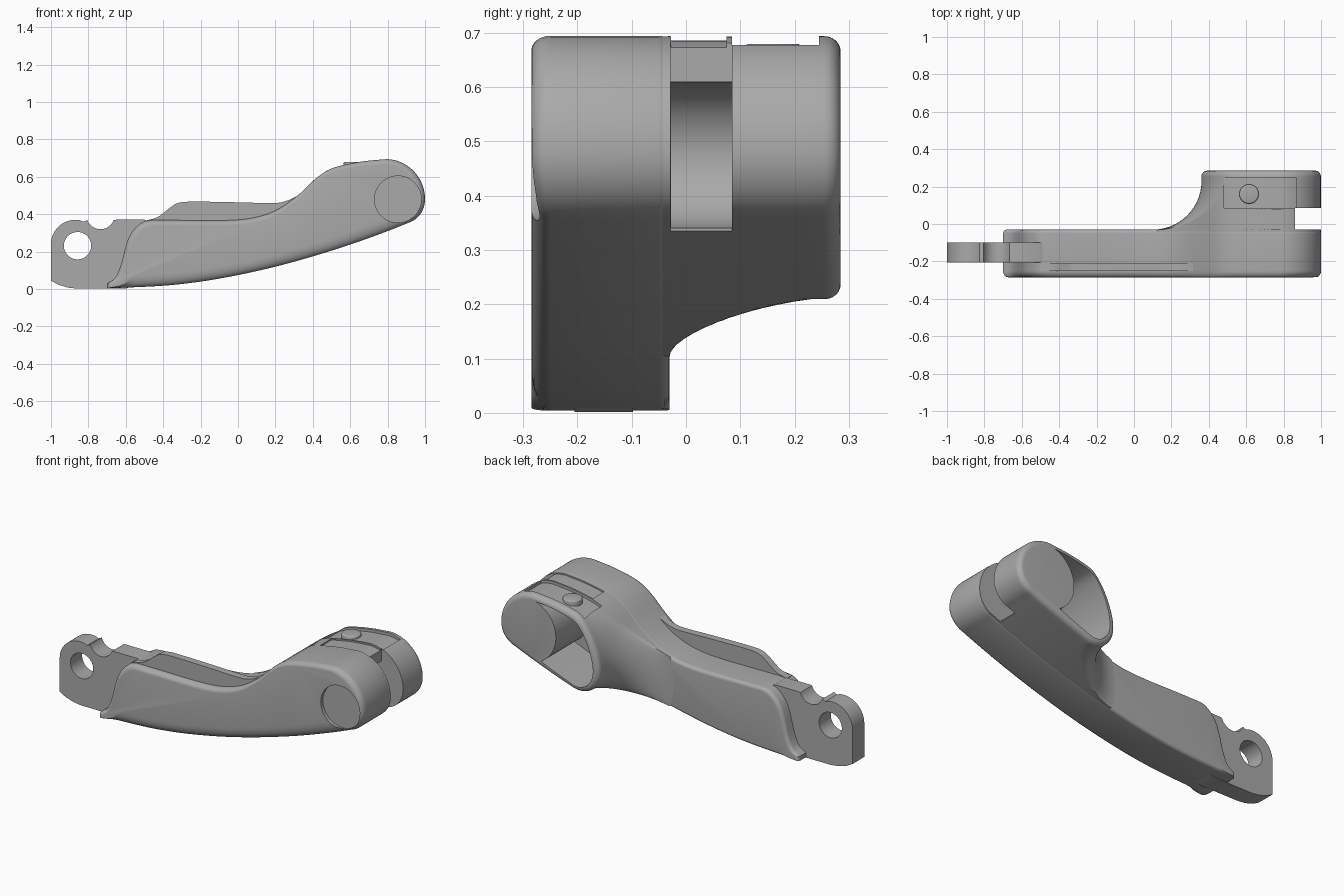
import bpy, bmesh
from math import sin, cos, sqrt, pi, radians

if "Cube" in bpy.data.objects:
    bpy.data.objects.remove(bpy.data.objects["Cube"])

grey = bpy.data.materials.new("satin_grey")
grey.use_nodes = True
grey.diffuse_color = (0.4, 0.4, 0.4, 1)
grey.node_tree.nodes["Principled BSDF"].inputs["Base Color"].default_value = (0.4, 0.4, 0.4, 1)


def spline(points):
    """Smooth height function through (x, z) points."""
    def slope(i):
        a, b = points[max(i - 1, 0)], points[min(i + 1, len(points) - 1)]
        return (b[1] - a[1]) / (b[0] - a[0])

    def value(x):
        x = min(max(x, points[0][0]), points[-1][0])
        i = max(k for k in range(len(points) - 1) if points[k][0] <= x)
        (x0, z0), (x1, z1) = points[i], points[i + 1]
        w = x1 - x0
        t = (x - x0) / w
        s = t * t * (3 - 2 * t)
        return (z0 + (z1 - z0) * s + w * slope(i) * t * (1 - t) ** 2
                - w * slope(i + 1) * t * t * (1 - t))
    return value


upper = spline([(-.7, .03), (-.65, .07), (-.62, .15), (-.595, .25), (-.56, .315), (-.5, .362),
                (-.4, .368), (-.05, .368), (.1, .385), (.22, .43), (.33, .51), (.42, .595),
                (.5, .645), (.65, .68), (.79, .695)])
lower = spline([(-.7, .004), (-.4, .018), (-.2, .04), (0, .075), (.2, .12), (.4, .175),
                (.6, .238), (.8, .31), (.915, .356)])


def top(x):
    return upper(x) if x < .79 else .48 + .215 * sqrt(max(0, 1 - ((x - .79) / .21) ** 2))


def bottom(x):
    return lower(x) if x < .915 else .48 - .13 * sqrt(max(0, 1 - ((x - .88) / .12) ** 2))


def section(x0, x1=1.0, cut=0.0, cut_low=0.0, round_left=0.0, n=72):
    """Side outline between x0 and x1, inset by cut, with a rounded left end."""
    above, below = [], []
    for i in range(n + 1):
        x = x0 + (x1 - x0) * (1 - cos(pi * i / n)) / 2
        t, b = top(x), bottom(x)
        k = min(1, (t - b) / .3)
        t, b = t - cut * k, b + cut_low * k
        if round_left:
            q = min(1, (x - x0) / round_left)
            f = sqrt(max(0, 1 - (1 - q) ** 2))
            m, h = (t + b) / 2, (t - b) / 2 * f
            t, b = m + h, m - h
        u = (x - x0) / (x1 - x0)
        px = x0 + cut + u * (x1 - x0 - 2 * cut)
        above.append((px, t))
        below.append((px, b))
    return above + below[::-1]


def loft(name, rings):
    """Solid through a list of (y, outline) rings."""
    bm = bmesh.new()
    loops = [[bm.verts.new((x, y, z)) for x, z in ring] for y, ring in rings]
    for a, b in zip(loops, loops[1:]):
        for i in range(len(a)):
            j = (i + 1) % len(a)
            bm.faces.new((a[i], a[j], b[j], b[i]))
    bm.faces.new(loops[0])
    bm.faces.new(loops[-1][::-1])
    bmesh.ops.remove_doubles(bm, verts=bm.verts, dist=1e-5)
    bmesh.ops.recalc_face_normals(bm, faces=bm.faces)
    mesh = bpy.data.meshes.new(name)
    bm.to_mesh(mesh)
    bm.free()
    mesh.materials.append(grey)
    ob = bpy.data.objects.new(name, mesh)
    bpy.context.collection.objects.link(ob)
    return ob


def arc(cx, cz, r, a0, a1, n=16):
    angles = [radians(a0 + (a1 - a0) * i / n) for i in range(n + 1)]
    return [(cx + r * cos(a), cz + r * sin(a)) for a in angles]


def prism(name, outline, y0, y1):
    return loft(name, [(y0, outline), (y1, outline)])


def rod(name, x, z, r, y0, y1):
    return prism(name, arc(x, z, r, 0, 360 - 7.5, 47), y0, y1)


def box(name, x0, x1, y0, y1, z0, z1):
    return prism(name, [(x0, z0), (x1, z0), (x1, z1), (x0, z1)], y0, y1)


def subtract(ob, cutter):
    cutter.hide_render = True
    mod = ob.modifiers.new("cut", 'BOOLEAN')
    mod.operation = 'DIFFERENCE'
    mod.solver = 'EXACT'
    mod.object = cutter
    bpy.context.view_layer.objects.active = ob
    bpy.ops.object.modifier_apply(modifier="cut")
    bpy.data.objects.remove(cutter)


def ease(a):
    """Quarter-round edge: (depth, inset) as fractions of the radius."""
    return 1 - cos(a), 1 - sin(a)


steps = [pi / 2 * i / 6 for i in range(7)]

# Arm with a broad round along the lower front edge
rings = []
for a in steps:
    d, o = ease(a)
    rings.append((-.285 + .035 * d, section(-.7, cut=.027 * o, cut_low=.065 * o)))
for a in steps[::-1]:
    d, o = ease(a)
    rings.append((-.03 - .02 * d, section(-.7, cut=.02 * o, cut_low=.02 * o)))
arm = loft("arm", rings)
subtract(arm, rod("pin_recess_cutter", .855, .48, .125, -.4, -.265))

# Head, growing out of the arm through a concave sweep
rings = [(-.06, section(.1, cut=.002, cut_low=.002, round_left=.03))]
for i in range(15):
    a = pi / 2 * (1 - i / 14)
    y = .23 - .26 * sin(a)
    rings.append((y, section(.1 + .26 * cos(a), cut=.001, cut_low=.001,
                             round_left=.03 + .14 * (y + .03) / .26)))
for a in steps[::-1]:
    d, o = ease(a)
    rings.append((.285 - .03 * d, section(.36, cut=.001 + .028 * o, cut_low=.001 + .028 * o,
                                          round_left=.17)))
head = loft("head", rings)

# Deep pocket in the back of the head, curved around the pivot
pocket = section(.365, .88, .033, .033, .15)
cutter = prism("pocket_cutter", pocket, -.02, .4)
subtract(cutter, rod("pivot_core", .82, .485, .185, -.1, .5))
subtract(head, cutter)

# Slot around the far end of the head
subtract(head, rod("slot_round_cutter", .87, .475, .135, -.028, .085))
subtract(head, box("slot_cutter", .86, 1.1, -.0281, .0851, .2, .8))


def top_recess(name, x0, x1, y0, y1, depth):
    xs = [x0 + (x1 - x0) * i / 20 for i in range(21)]
    return prism(name, [(x, top(x) - depth) for x in xs] + [(x1, .8), (x0, .8)], y0, y1)


# Shallow recesses on top of the head
subtract(head, top_recess("rear_recess_cutter", .48, .87, .0852, .245, .017))
subtract(head, top_recess("front_recess_cutter", .545, .88, -.0279, .075, .009))

# Domed button in the rear recess
bm = bmesh.new()
bmesh.ops.create_cone(bm, cap_ends=True, segments=32, radius1=.052, radius2=.052, depth=.05)
rim = [e for e in bm.edges if all(v.co.z > 0 for v in e.verts)]
bmesh.ops.bevel(bm, geom=rim, offset=.008, segments=3, affect='EDGES', profile=.5)
mesh = bpy.data.meshes.new("button")
bm.to_mesh(mesh)
bm.free()
mesh.materials.append(grey)
button = bpy.data.objects.new("button", mesh)
button.location = (.615, .16, .655)
bpy.context.collection.objects.link(button)

# Raised fin along the arm
fin_top = spline([(-.5, .365), (-.43, .385), (-.37, .43), (-.33, .457), (-.27, .467),
                  (0, .464), (.2, .46), (.26, .472), (.33, .505)])
xs = [-.5 + .83 * i / 50 for i in range(51)]
fin = prism("fin", [(x, fin_top(x)) for x in xs] + [(.33, .4), (.1, .33), (-.5, .33)], -.25, -.208)

# Mounting bar with a saddle notch and a hole
bar_outline = (arc(-.87, .24, .13, 180, 90) + [(-.845, .368), (-.825, .36)]
               + arc(-.735, .395, .075, 200, 340) + [(-.65, .371), (-.5, .371), (-.46, .35)]
               + [(-.46, .06), (-.6, .002), (-.86, .002), (-.91, .008), (-.96, .023), (-1, .045)])
bar = prism("mounting_bar", bar_outline, -.205, -.098)
subtract(bar, rod("hole_cutter", -.858, .232, .073, -.4, .1))

# Smooth shading with crisp edges
for ob in (arm, head, button, fin, bar):
    bpy.ops.object.select_all(action='DESELECT')
    ob.select_set(True)
    bpy.context.view_layer.objects.active = ob
    bpy.ops.object.shade_smooth_by_angle(angle=radians(32))
